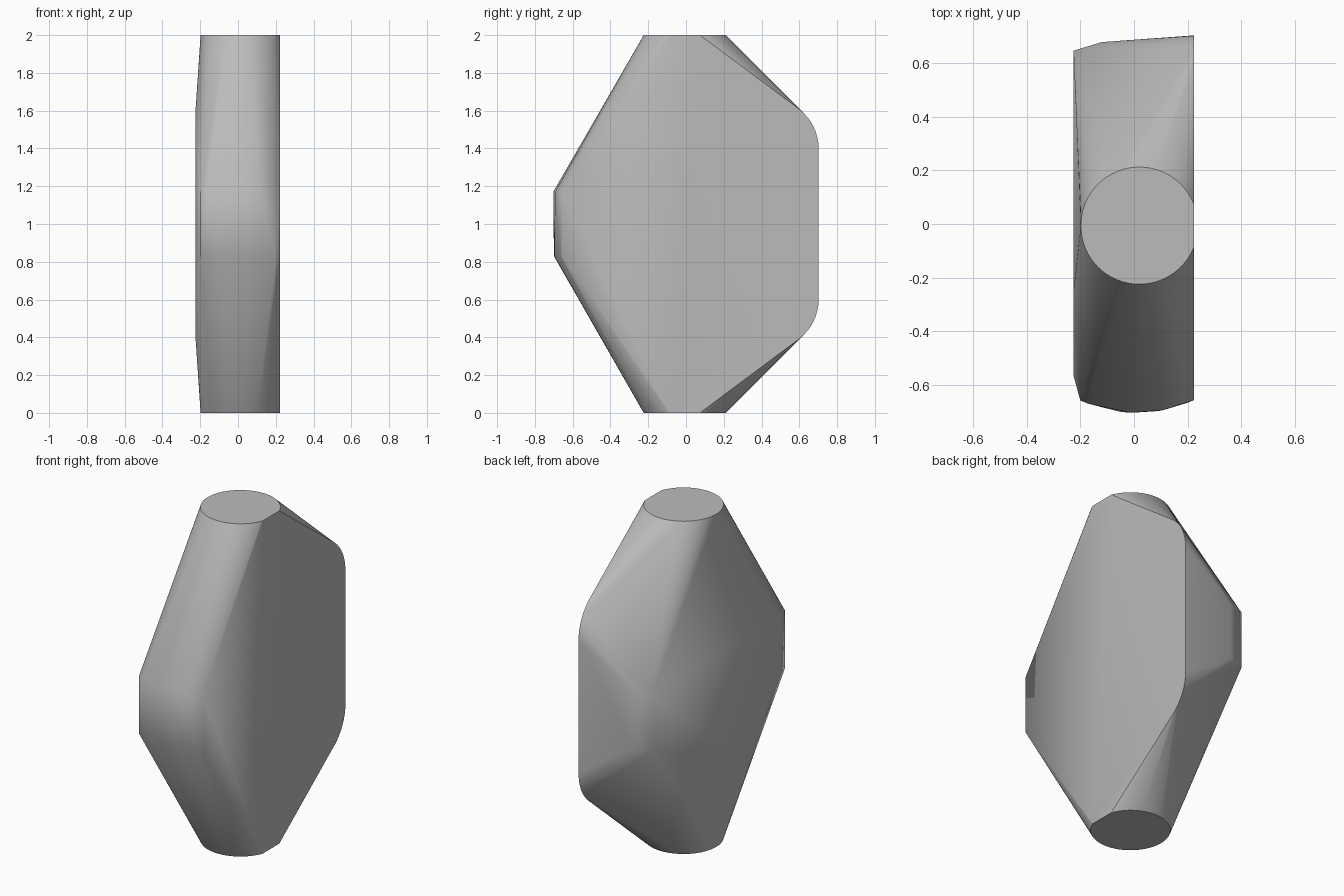
import bpy
import bmesh
import math

cube = bpy.data.objects.get("Cube")
if cube:
    bpy.data.objects.remove(cube)

SIDE = 0.223       # flat cut on the left side
FAR = -0.225       # outermost plane on the right side
RADIUS = 0.218
CX, CY = 0.02, -0.006

points = []


def mirrored(x, y, z):
    """Add a point and its twin across mid height."""
    points.extend([(x, y, z), (x, y, 2 - z)])


def front_arc(xs, z):
    """Gently bowed front edge at one height."""
    for x in xs:
        points.append((x, -0.703 + 1.05 * (x - 0.01) ** 2, z))


# Round end caps, trimmed by the flat side
for i in range(64):
    a = math.tau * i / 64
    x = CX + RADIUS * math.cos(a)
    if x < SIDE:
        mirrored(x, CY + RADIUS * math.sin(a), 2)
chord = math.sqrt(RADIUS ** 2 - (SIDE - CX) ** 2)
for s in (-1, 1):
    mirrored(SIDE, CY + s * chord, 2)

# Bowed front edges with staggered corners
front_arc((-0.2, -0.17, -0.01, 0.11, SIDE), 1.17)
front_arc((-0.2, -0.05, 0.09, 0.2, SIDE), 0.83)

# Rounded back corners of the flat left side
for i in range(9):
    a = math.radians(52 * i / 8)
    mirrored(SIDE, 0.44 + 0.262 * math.cos(a), 1.4 + 0.262 * math.sin(a))

# Back edge and outer plane of the right side
mirrored(FAR, 0.645, 1.17)
mirrored(-0.12, 0.677, 1.17)
mirrored(FAR, -0.565, 1.17)
mirrored(FAR, -0.25, 1.6)

# Wrap the outline points into one faceted solid
bm = bmesh.new()
for p in points:
    bm.verts.new(p)
bmesh.ops.remove_doubles(bm, verts=bm.verts[:], dist=0.0005)
hull = bmesh.ops.convex_hull(bm, input=bm.verts[:])
inside = [v for v in bm.verts if not v.link_faces]
bmesh.ops.delete(bm, geom=inside, context='VERTS')
bmesh.ops.dissolve_limit(bm, angle_limit=math.radians(0.3),
                         verts=bm.verts[:], edges=bm.edges[:])
bmesh.ops.recalc_face_normals(bm, faces=bm.faces[:])
mesh = bpy.data.meshes.new("stone_body")
bm.to_mesh(mesh)
bm.free()

body = bpy.data.objects.new("stone_body", mesh)
bpy.context.collection.objects.link(body)

# Plain grey surface
grey = bpy.data.materials.new("plain_grey")
grey.use_nodes = True
colour = (0.5, 0.5, 0.5, 1)
grey.diffuse_color = colour
for node in grey.node_tree.nodes:
    if node.type == 'BSDF_PRINCIPLED':
        node.inputs["Base Color"].default_value = colour
mesh.materials.append(grey)

bpy.ops.object.select_all(action='DESELECT')
body.select_set(True)
bpy.context.view_layer.objects.active = body
bpy.ops.object.shade_smooth_by_angle(angle=math.radians(30))
